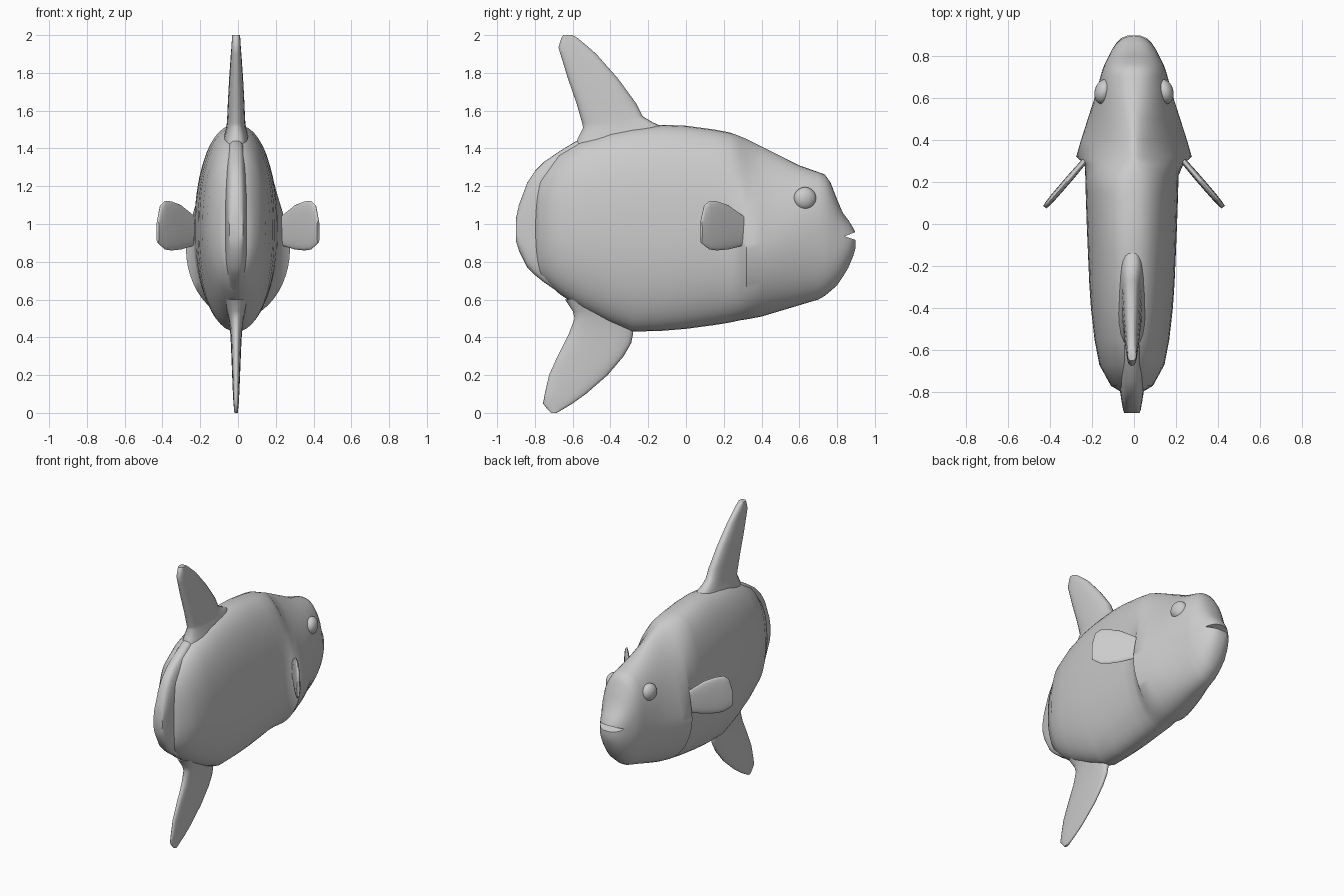
import bpy, bmesh, math
from mathutils import Vector

if "Cube" in bpy.data.objects:
    bpy.data.objects.remove(bpy.data.objects["Cube"])

OFF = -0.01  # trunk and fins sit slightly off the head's centre line


def loft(name, rings, angle=55):
    """Skin a list of equal-length point rings, capping both ends."""
    bm = bmesh.new()
    rows = [[bm.verts.new(p) for p in r] for r in rings]
    n = len(rows[0])
    for a, b in zip(rows, rows[1:]):
        for i in range(n):
            j = (i + 1) % n
            bm.faces.new((a[i], a[j], b[j], b[i]))
    bm.faces.new(rows[0])
    bm.faces.new(rows[-1])
    bmesh.ops.recalc_face_normals(bm, faces=bm.faces[:])
    me = bpy.data.meshes.new(name)
    bm.to_mesh(me)
    bm.free()
    ob = bpy.data.objects.new(name, me)
    bpy.context.collection.objects.link(ob)
    smooth(ob, angle)
    return ob


def smooth(ob, angle=55):
    bpy.ops.object.select_all(action='DESELECT')
    ob.select_set(True)
    bpy.context.view_layer.objects.active = ob
    bpy.ops.object.shade_smooth_by_angle(angle=math.radians(angle))


def curve(t, e):
    """Point on a unit superellipse with exponent e."""
    c, s = math.cos(t), math.sin(t)
    return (math.copysign(abs(c) ** (2 / e), c), math.copysign(abs(s) ** (2 / e), s))


def body_ring(y, top, bot, w, mid, eu=2.3, el=2.1, n=48):
    pts = []
    cx = OFF if y < 0.25 else 0
    for i in range(n):
        t = 2 * math.pi * i / n
        u, v = curve(t, eu if math.sin(t) > 0 else el)
        pts.append((cx + w * u, y, mid + v * ((top - mid) if v > 0 else (mid - bot))))
    return pts


def fin_ring(z, y0, y1, half, n=24, e=2.6):
    pts = []
    for i in range(n):
        u, v = curve(2 * math.pi * i / n, e)
        pts.append((OFF + half * v, (y0 + y1) / 2 + u * (y1 - y0) / 2, z))
    return pts


# Body: y, top, bottom, half width, height of widest point, exponents
body = loft("body", [body_ring(*r) for r in [
    (-.80, 1.17, .78, .05, .97), (-.77, 1.25, .72, .10, .97),
    (-.67, 1.37, .63, .155, .97), (-.55, 1.44, .55, .178, .97),
    (-.40, 1.49, .475, .195, .96), (-.28, 1.51, .43, .203, .96),
    (-.12, 1.525, .435, .21, .95), (0, 1.52, .445, .215, .95),
    (.15, 1.50, .465, .22, .95), (.23, 1.485, .478, .222, .94),
    (.285, 1.465, .49, .235, .91, 1.9, 2),
    (.32, 1.45, .495, .275, .86, 1.5, 1.9), (.40, 1.41, .51, .252, .86, 1.5, 1.9),
    (.50, 1.36, .54, .22, .88, 1.65, 2), (.60, 1.31, .57, .188, .92, 2, 2),
    (.70, 1.275, .60, .16, .96, 2.3, 2.1), (.735, 1.262, .62, .15, .95),
    (.765, 1.22, .645, .138, .93), (.80, 1.13, .675, .12, .90),
    (.83, 1.06, .72, .105, .90), (.86, 1.02, .77, .085, .90),
    (.885, .98, .83, .06, .91), (.897, .955, .87, .03, .91)]])

# Mouth notch
cutter = loft("mouth_cutter", [[(x, .84, .935), (.0 + x, .93, .97), (x, .93, .905)]
                               for x in (-.2, .2)])
cutter.hide_render = True
mod = body.modifiers.new("mouth", 'BOOLEAN')
mod.operation = 'DIFFERENCE'
mod.object = cutter
bpy.context.view_layer.objects.active = body
bpy.ops.object.modifier_apply(modifier=mod.name)
bpy.data.objects.remove(cutter)
smooth(body)

# Thin tail rim around the back of the body
loft("tail_rim", [body_ring(y, t, b, w, .97, 3.2, 3.2) for y, t, b, w in [
    (-.90, 1.03, .91, .036), (-.885, 1.10, .86, .042), (-.84, 1.22, .77, .05),
    (-.80, 1.28, .73, .056), (-.75, 1.33, .69, .06), (-.67, 1.385, .635, .065),
    (-.58, 1.44, .56, .065), (-.45, 1.45, .54, .06)]])

# Upright fins: z, rear y, front y, half thickness
loft("dorsal_fin", [fin_ring(*r) for r in [
    (1.38, -.60, -.10, .075), (1.46, -.57, -.10, .066), (1.51, -.545, -.11, .053),
    (1.535, -.55, -.17, .049), (1.57, -.56, -.23, .047), (1.64, -.58, -.265, .044),
    (1.77, -.625, -.36, .037), (1.90, -.665, -.475, .028), (1.935, -.675, -.515, .025),
    (1.985, -.66, -.575, .022), (2.0, -.65, -.60, .02)]])
loft("lower_fin", [fin_ring(*r) for r in [
    (.60, -.64, -.25, .07), (.54, -.60, -.27, .05), (.50, -.59, -.275, .04),
    (.42, -.62, -.28, .031), (.37, -.645, -.29, .028), (.30, -.68, -.33, .025),
    (.20, -.725, -.415, .021), (.10, -.748, -.53, .017), (.05, -.757, -.60, .014),
    (.02, -.735, -.65, .011), (.0, -.715, -.685, .009)]])

# Side fins and eyes, mirrored
root, tip = Vector((.235, .30, 0)), Vector((.425, .08, 0))
axis = tip - root
across = Vector((axis.y, -axis.x, 0)).normalized()
for side, label in ((1, "right"), (-1, "left")):
    rings = []
    for f, z0, z1, h in [(-.25, .90, 1.02, .012), (0, .885, 1.045, .014),
                         (.35, .865, 1.10, .016), (.62, .86, 1.12, .016),
                         (.80, .865, 1.122, .015), (.92, .885, 1.10, .013),
                         (1.0, .90, 1.02, .010)]:
        ring = []
        for i in range(24):
            u, v = curve(2 * math.pi * i / 24, 2.4)
            p = root + axis * f + across * (h * v)
            ring.append((side * p.x, p.y, (z0 + z1) / 2 + u * (z1 - z0) / 2))
        rings.append(ring)
    loft(label + "_side_fin", rings)

    bpy.ops.mesh.primitive_uv_sphere_add(segments=32, ring_count=16, radius=.06,
                                         location=(side * .145, .63, 1.135))
    eye = bpy.context.object
    eye.name = label + "_eye"
    eye.scale = (.7, 1, 1)
    eye.rotation_euler.z = side * math.radians(15)
    smooth(eye, 60)
